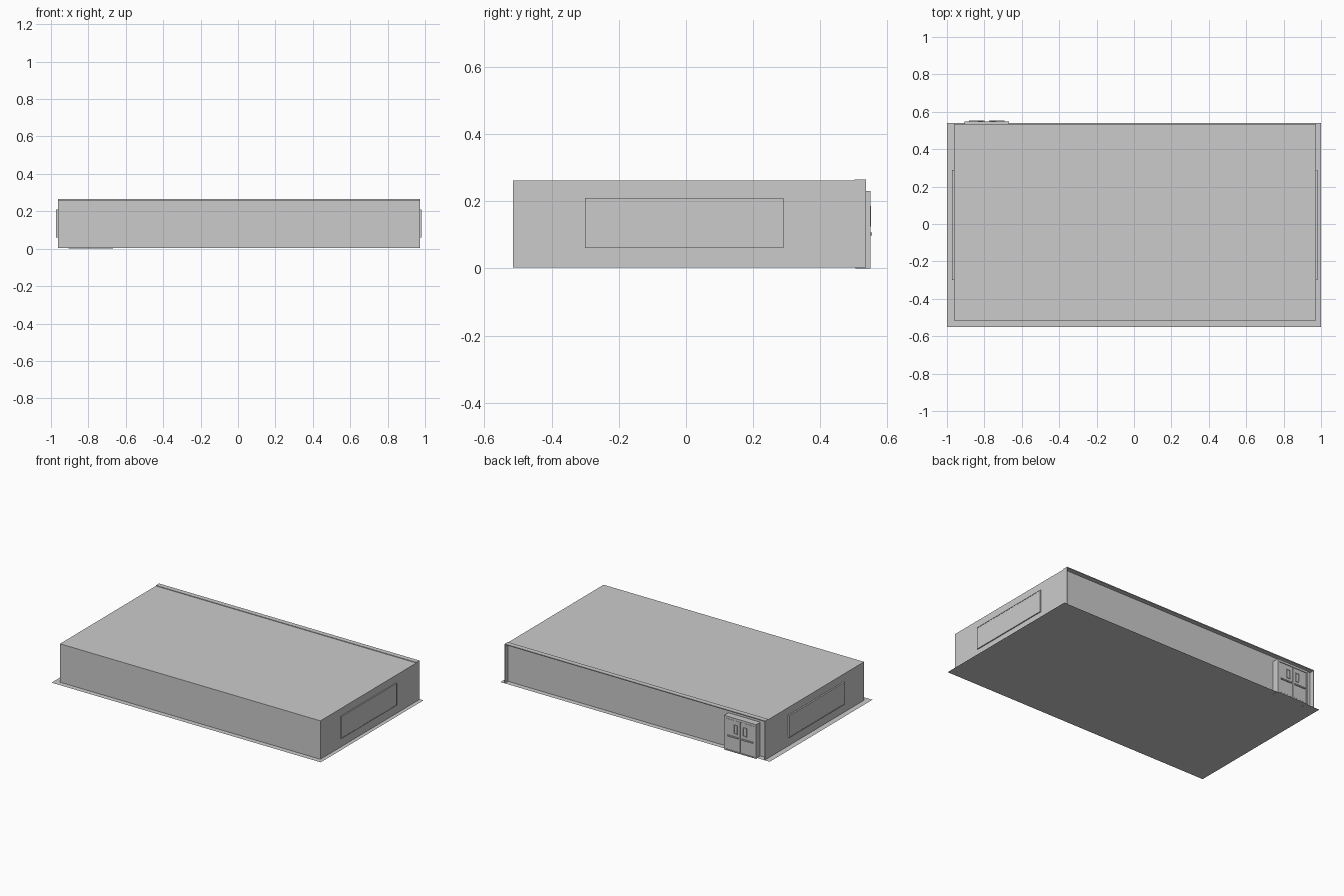
import bpy

if "Cube" in bpy.data.objects:
    bpy.data.objects.remove(bpy.data.objects["Cube"])


def box(name, x, y, z):
    """Axis-aligned box from (min, max) ranges."""
    bpy.ops.mesh.primitive_cube_add(
        size=1, location=[(a + b) / 2 for a, b in (x, y, z)])
    ob = bpy.context.object
    ob.name = name
    ob.scale = [b - a for a, b in (x, y, z)]
    bpy.ops.object.transform_apply(location=False, rotation=False, scale=True)
    return ob


L, R = -0.962, 0.973          # outer wall faces
FRONT, BACK, RECESS = -0.515, 0.535, 0.505
FLOOR, TOP = 0.003, 0.261

# Ground sheet
bpy.ops.mesh.primitive_plane_add(size=1, location=(0, -0.005, FLOOR))
sheet = bpy.context.object
sheet.name = "ground_sheet"
sheet.scale = (2.0, 1.09, 1)

# Main building, with the back wall set in under a thin roof lip
box("main_hall", (L, R), (FRONT, RECESS), (FLOOR, TOP))
box("roof_lip", (L, R), (0.502, BACK), (TOP - 0.002, 0.265))
box("left_wall_end", (L, L + 0.004), (RECESS, BACK), (FLOOR, TOP))
box("right_wall_end", (R - 0.004, R), (RECESS, BACK), (FLOOR, TOP))

# Side windows: thin slab with a raised border
for name, wall, out in (("left", L, -0.010), ("right", R, 0.007)):
    pane = sorted((wall - out * 0.2, wall + out * 0.8))
    rim = sorted((wall, wall + out))
    box(name + "_window_pane", pane, (-0.295, 0.285), (0.063, 0.207))
    for tag, z in (("lower", (0.06, 0.065)), ("upper", (0.205, 0.21))):
        box(f"{name}_window_{tag}_rim", rim, (-0.30, 0.29), z)
    for tag, y in (("front", (-0.30, -0.295)), ("back", (0.285, 0.29))):
        box(f"{name}_window_{tag}_rim", rim, y, (0.06, 0.21))

# Double door in a deep surround on the back wall
box("door_core", (-0.895, -0.675), (RECESS, 0.543), (0.001, 0.22))
box("door_jamb_left", (-0.905, -0.893), (RECESS, 0.549), (0, 0.23))
box("door_jamb_right", (-0.680, -0.668), (RECESS, 0.549), (0, 0.23))
box("door_header", (-0.905, -0.668), (RECESS, 0.549), (0.215, 0.23))
box("door_threshold", (-0.905, -0.668), (0.53, 0.549), (0, 0.006))

for name, x0, x1, side in (("left", -0.891, -0.789, 1),
                           ("right", -0.784, -0.682, -1)):
    box(name + "_door_leaf", (x0, x1), (0.54, 0.547), (0.008, 0.213))
    # Push bar and narrow vision panel
    box(name + "_push_bar", (x0 + 0.01, x1 - 0.01), (0.546, 0.554), (0.098, 0.106))
    inner = x1 - 0.018 if side > 0 else x0 + 0.018
    a, b = sorted((inner, inner - side * 0.028))
    for tag, x in (("a", (a, a + 0.004)), ("b", (b - 0.004, b))):
        box(f"{name}_vision_frame_{tag}", x, (0.546, 0.551), (0.125, 0.185))
    for tag, z in (("lower", (0.125, 0.129)), ("upper", (0.181, 0.185))):
        box(f"{name}_vision_frame_{tag}", (a, b), (0.546, 0.551), z)
